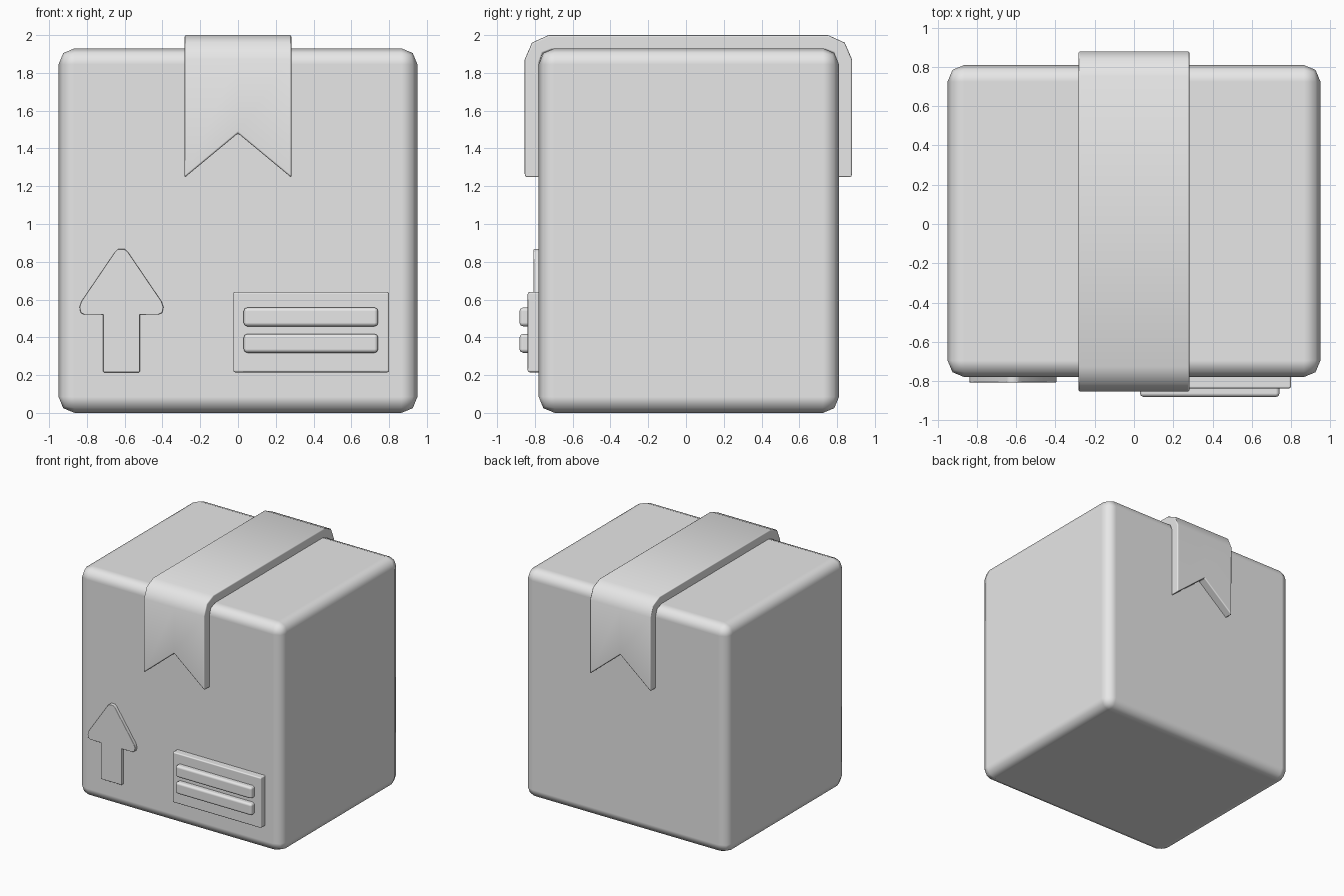
import bpy
import bmesh
import math

if "Cube" in bpy.data.objects:
    bpy.data.objects.remove(bpy.data.objects["Cube"], do_unlink=True)

grey = bpy.data.materials.new("plain_grey")
grey.use_nodes = True
grey.diffuse_color = (0.8, 0.8, 0.8, 1)
grey.node_tree.nodes["Principled BSDF"].inputs["Base Color"].default_value = (0.8, 0.8, 0.8, 1)


def make_object(name, bm):
    mesh = bpy.data.meshes.new(name)
    for face in bm.faces:
        face.smooth = True
    bm.to_mesh(mesh)
    bm.free()
    mesh.materials.append(grey)
    obj = bpy.data.objects.new(name, mesh)
    bpy.context.collection.objects.link(obj)
    return obj


def add_bevel(obj, width, segments=2):
    mod = obj.modifiers.new("rounded_edges", 'BEVEL')
    mod.width = width
    mod.segments = segments
    mod.limit_method = 'ANGLE'
    mod.angle_limit = math.radians(50)
    mod.harden_normals = True


def plate(name, outline, y_front, y_back, bevel):
    """Front-facing outline of (x, z) points, extruded backwards."""
    bm = bmesh.new()
    face = bm.faces.new([bm.verts.new((x, y_front, z)) for x, z in outline])
    moved = bmesh.ops.extrude_face_region(bm, geom=[face])["geom"]
    for v in moved:
        if isinstance(v, bmesh.types.BMVert):
            v.co.y = y_back
    bmesh.ops.recalc_face_normals(bm, faces=bm.faces)
    obj = make_object(name, bm)
    add_bevel(obj, bevel)
    return obj


def block(name, x0, x1, y0, y1, z0, z1, bevel):
    return plate(name, [(x0, z0), (x1, z0), (x1, z1), (x0, z1)], y0, y1, bevel)


# Carton body
block("carton", -0.95, 0.95, -0.78, 0.81, 0, 1.93, 0.085)

# Tape folded over the top, with a swallowtail notch at each end
half = [(0.867, None), (0.867, 1.87), (0.828, 1.96), (0.74, 2.0)]
path = [(-y, z) for y, z in half] + half[::-1]
bm = bmesh.new()
rows = []
for y, z in path:
    rows.append([bm.verts.new((x, y + 0.0125, z or end))
                 for x, end in ((-0.283, 1.245), (0, 1.48), (0.283, 1.245))])
for a, b in zip(rows, rows[1:]):
    for j in range(2):
        bm.faces.new((a[j], a[j + 1], b[j + 1], b[j]))
tape = make_object("tape", bm)
solid = tape.modifiers.new("thickness", 'SOLIDIFY')
solid.thickness = 0.08
solid.offset = -1
add_bevel(tape, 0.01)

# Arrow with a rounded head
side = [(0.097, 0.215), (0.097, 0.52), (0.195, 0.52), (0.216, 0.53),
        (0.222, 0.56), (0.212, 0.59), (0.034, 0.852), (0.018, 0.867)]
outline = side + [(-x, z) for x, z in reversed(side)]
plate("up_arrow", [(x - 0.617, z) for x, z in outline], -0.808, -0.76, 0.005)

# Label with two raised bars
block("label", -0.025, 0.80, -0.838, -0.76, 0.215, 0.64, 0.01)
for name, z in (("lower_bar", 0.318), ("upper_bar", 0.458)):
    block(name, 0.03, 0.742, -0.882, -0.81, z, z + 0.1, 0.02)
